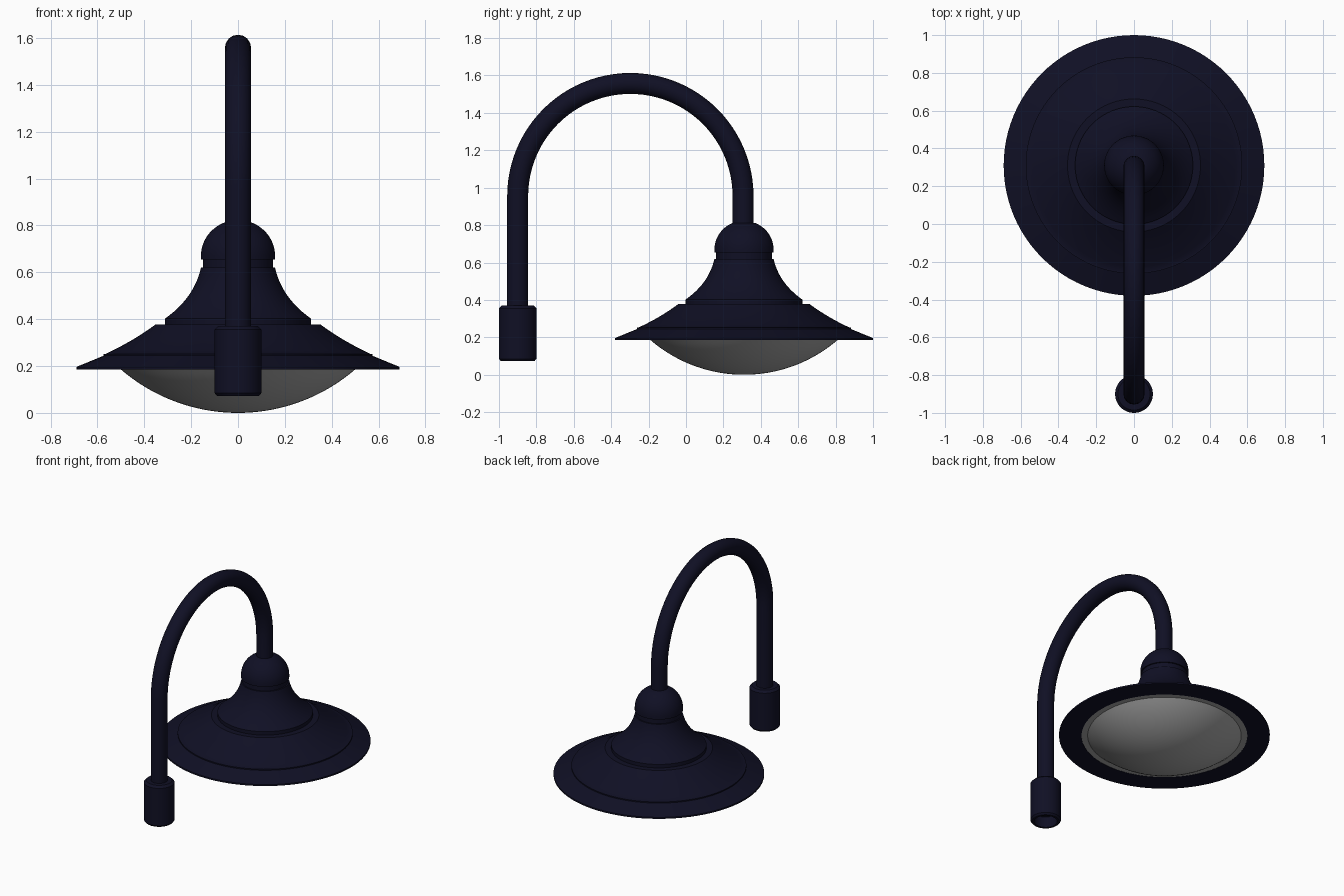
import bpy
import bmesh
from math import sin, cos, pi, sqrt, radians
from mathutils import Matrix, Vector

if "Cube" in bpy.data.objects:
    bpy.data.objects.remove(bpy.data.objects["Cube"], do_unlink=True)

LAMP_Y, POST_Y = 0.31, -0.9


def make_material(name, color):
    mat = bpy.data.materials.new(name)
    mat.use_nodes = True
    mat.diffuse_color = color
    bsdf = mat.node_tree.nodes["Principled BSDF"]
    bsdf.inputs["Base Color"].default_value = color
    bsdf.inputs["Roughness"].default_value = 0.6
    return mat


navy = make_material("navy enamel", (0.005, 0.005, 0.018, 1))
glass = make_material("frosted glass", (0.38, 0.38, 0.38, 1))


def smooth(obj):
    bpy.ops.object.select_all(action="DESELECT")
    obj.select_set(True)
    bpy.context.view_layer.objects.active = obj
    bpy.ops.object.shade_smooth_by_angle(angle=radians(30))


def lathe(name, profile, y, mat, steps=96):
    """Spin an (r, z) profile around the vertical axis at y."""
    bm = bmesh.new()
    verts = [bm.verts.new((r, 0, z)) for r, z in profile]
    edges = [bm.edges.new(pair) for pair in zip(verts, verts[1:])]
    bmesh.ops.spin(bm, geom=verts + edges, cent=(0, 0, 0), axis=(0, 0, 1),
                   angle=2 * pi, steps=steps)
    bmesh.ops.remove_doubles(bm, verts=bm.verts, dist=0.0001)
    bmesh.ops.recalc_face_normals(bm, faces=bm.faces)
    bmesh.ops.transform(bm, matrix=Matrix.Translation((0, y, 0)), verts=bm.verts)
    mesh = bpy.data.meshes.new(name)
    bm.to_mesh(mesh)
    bm.free()
    mesh.materials.append(mat)
    obj = bpy.data.objects.new(name, mesh)
    bpy.context.collection.objects.link(obj)
    smooth(obj)
    return obj


def bezier(a, b, c, n):
    """Points on a quadratic curve from a to c, pulled toward b."""
    a, b, c = Vector(a), Vector(b), Vector(c)
    return [tuple(a * (1 - t) ** 2 + b * 2 * t * (1 - t) + c * t * t)
            for t in (i / n for i in range(n + 1))]


# Wide shade: flat underside, thin rim, small ridge, gently concave slope
lathe("shade",
      [(0, 0.2), (0.543, 0.2), (0.543, 0.185), (0.69, 0.185), (0.69, 0.196), (0.573, 0.244),
       (0.573, 0.252)] + bezier((0.565, 0.252), (0.45, 0.305), (0.352, 0.377), 8)
      + [(0, 0.377)], LAMP_Y, navy)

# Flared bell above the shade, with the recessed neck groove
lathe("bell",
      [(0, 0.36), (0.312, 0.36)]
      + bezier((0.312, 0.402), (0.187, 0.49), (0.158, 0.62), 12)
      + [(0.149, 0.62), (0.149, 0.66), (0, 0.66)], LAMP_Y, navy)

# Rounded cap holding the arm
dome = [(0.158 * cos(a), 0.67 + 0.153 * sin(a))
        for a in (i * radians(68) / 12 for i in range(13))]
lathe("cap", [(0, 0.654), (0.158, 0.654)] + dome + [(0, 0.812)], LAMP_Y, navy)

# Shallow glass lens with a flat seating ring
R = 0.767
lens = [(r, R - sqrt(R * R - r * r)) for r in (0.503 * i / 20 for i in range(21))]
lathe("lens", lens + [(0.503, 0.187), (0.545, 0.187), (0.545, 0.198), (0, 0.198)],
      LAMP_Y, glass)

# Hollow wall socket with softened edges
lathe("socket",
      [(0, 0.37), (0.085, 0.37), (0.1, 0.355), (0.1, 0.085), (0.09, 0.073),
       (0.075, 0.073), (0.075, 0.15), (0, 0.15)], POST_Y, navy, 48)

# Gooseneck arm: straight post, half circle, short drop into the cap
radius = (LAMP_Y - 0.005 - POST_Y) / 2
mid_y, arc_z = POST_Y + radius, 0.955
path = [(0, POST_Y, 0.3)]
path += [(0, mid_y - radius * cos(a), arc_z + radius * sin(a))
         for a in (i * pi / 48 for i in range(49))]
path.append((0, mid_y + radius, 0.75))
curve = bpy.data.curves.new("arm", "CURVE")
curve.dimensions = "3D"
curve.bevel_depth = 0.056
curve.bevel_resolution = 6
curve.use_fill_caps = True
spline = curve.splines.new("POLY")
spline.points.add(len(path) - 1)
for point, co in zip(spline.points, path):
    point.co = (*co, 1)
curve.materials.append(navy)
arm = bpy.data.objects.new("arm", curve)
bpy.context.collection.objects.link(arm)
bpy.ops.object.select_all(action="DESELECT")
arm.select_set(True)
bpy.context.view_layer.objects.active = arm
bpy.ops.object.convert(target="MESH")
smooth(bpy.context.view_layer.objects.active)
